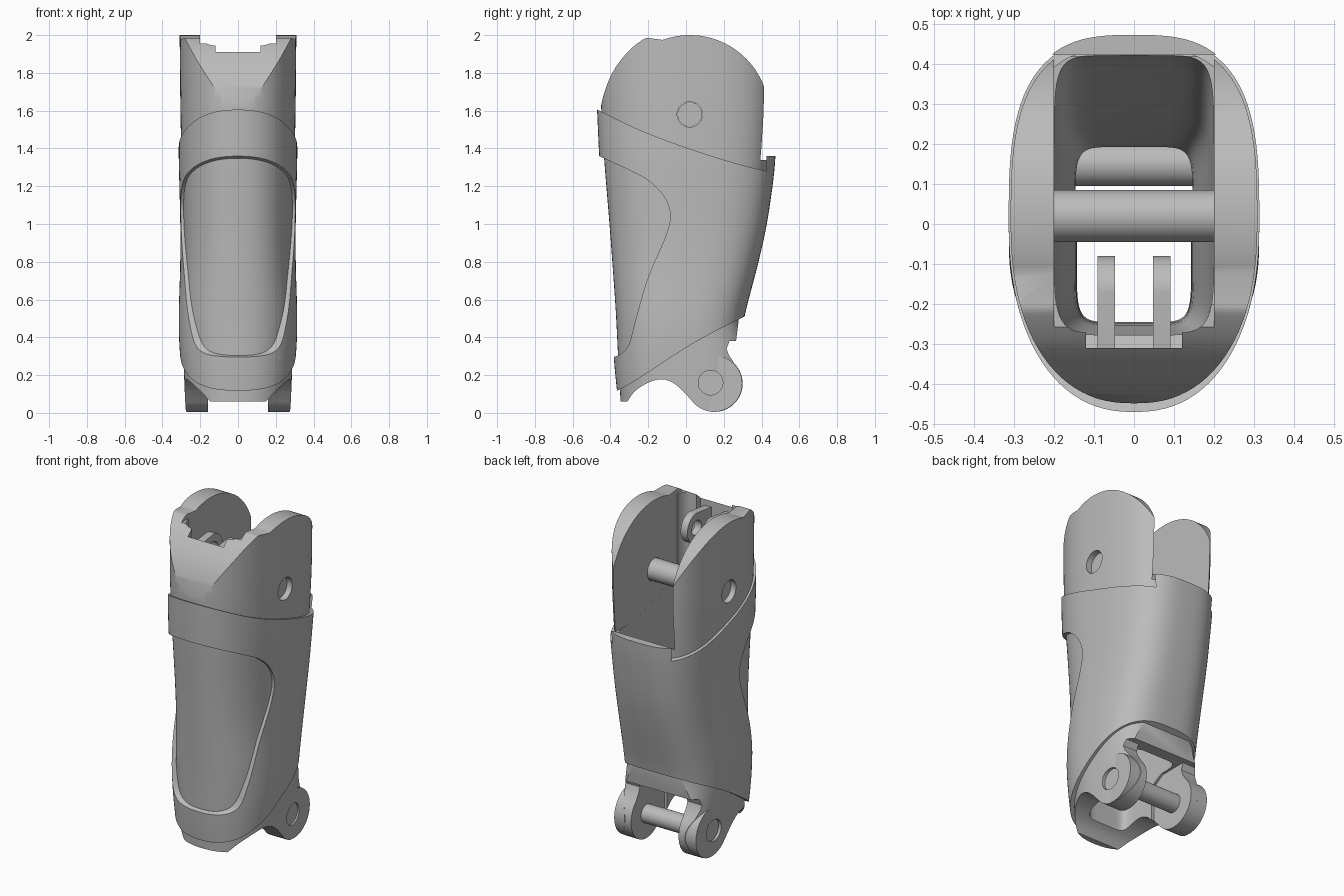
import bpy, bmesh, math
from mathutils import Vector

if "Cube" in bpy.data.objects:
    bpy.data.objects.remove(bpy.data.objects["Cube"], do_unlink=True)

grey = bpy.data.materials.new("plain_grey")
grey.use_nodes = True
grey.diffuse_color = (0.5, 0.5, 0.5, 1)
grey.node_tree.nodes["Principled BSDF"].inputs["Base Color"].default_value = (0.5, 0.5, 0.5, 1)


def make(name, bm):
    bmesh.ops.recalc_face_normals(bm, faces=bm.faces)
    mesh = bpy.data.meshes.new(name)
    bm.to_mesh(mesh)
    bm.free()
    mesh.materials.append(grey)
    ob = bpy.data.objects.new(name, mesh)
    bpy.context.collection.objects.link(ob)
    return ob


def smooth_at(z, table):
    """Interpolate rows of (z, front, back, half width)."""
    if z <= table[0][0]:
        return table[0][1:]
    for a, b in zip(table, table[1:]):
        if z <= b[0]:
            t = (z - a[0]) / (b[0] - a[0])
            return [p + (q - p) * t for p, q in zip(a[1:], b[1:])]
    return table[-1][1:]


def loft(name, table, front_pow, back_pow, steps=40, sides=96):
    """Stack rounded sections along z."""
    bm = bmesh.new()
    low, high = table[0][0], table[-1][0]
    rings = []
    for i in range(steps + 1):
        z = low + (high - low) * i / steps
        # average nearby heights for a fair side line
        rows = [smooth_at(z + d, table) for d in (-0.08, -0.04, 0, 0.04, 0.08)]
        yf, yb, w = [sum(c) / len(c) for c in zip(*rows)]
        mid = (yf + yb) / 2
        ring = []
        for k in range(sides):
            a = 2 * math.pi * k / sides
            c, s = math.cos(a), math.sin(a)
            e = 2 / (back_pow if s > 0 else front_pow)
            x = math.copysign(abs(c) ** e, c) * w
            y = mid + math.copysign(abs(s) ** e, s) * (yb - yf) / 2
            ring.append(bm.verts.new((x, y, z)))
        rings.append(ring)
    for a, b in zip(rings, rings[1:]):
        for k in range(sides):
            n = (k + 1) % sides
            bm.faces.new((a[k], a[n], b[n], b[k]))
    bm.faces.new(rings[0])
    bm.faces.new(rings[-1])
    return make(name, bm)


def prism(name, pts, x0=-0.7, x1=0.7):
    """Extrude a (y, z) profile along x."""
    bm = bmesh.new()
    face = bm.faces.new([bm.verts.new((x0, y, z)) for y, z in pts])
    out = bmesh.ops.extrude_face_region(bm, geom=[face])
    verts = [g for g in out["geom"] if isinstance(g, bmesh.types.BMVert)]
    bmesh.ops.translate(bm, verts=verts, vec=(x1 - x0, 0, 0))
    return make(name, bm)


def arc(cy, cz, r, a0, a1, n=24):
    angles = [math.radians(a0 + (a1 - a0) * i / n) for i in range(n + 1)]
    return [(cy + r * math.cos(a), cz + r * math.sin(a)) for a in angles]


def disc(name, cy, cz, r, x0, x1):
    return prism(name, arc(cy, cz, r, 0, 352.5, 47), x0, x1)


def box(name, x, y0, y1, z0, z1):
    return prism(name, [(y0, z0), (y1, z0), (y1, z1), (y0, z1)], -x, x)


def curve(pts, n=6):
    """Rounded line through the points."""
    p = [Vector(q) for q in [pts[0], *pts, pts[-1]]]
    out = []
    for a, b, c, d in zip(p, p[1:], p[2:], p[3:]):
        for i in range(n):
            t = i / n
            v = b + (c - a) * t / 2 + (a * 2 - b * 5 + c * 4 - d) * t * t / 2 \
                + (b * 3 - a - c * 3 + d) * t ** 3 / 2
            out.append(tuple(v))
    return out + [tuple(pts[-1])]


def carve(ob, cutter, mode="DIFFERENCE", keep=False):
    mod = ob.modifiers.new("carve", "BOOLEAN")
    mod.operation, mod.solver, mod.object = mode, "EXACT", cutter
    bpy.context.view_layer.objects.active = ob
    bpy.ops.object.modifier_apply(modifier=mod.name)
    if not keep:
        bpy.data.objects.remove(cutter, do_unlink=True)


# Inner hollow shared by core and shell
hollow = loft("hollow_cutter", [
    (-0.2, -0.24, 0.18, 0.14), (0.4, -0.25, 0.19, 0.145), (0.75, -0.28, 0.26, 0.19),
    (1.3, -0.28, 0.425, 0.2), (2.3, -0.27, 0.43, 0.2)], 7, 7)

# Core with two upper side lobes and two lower lugs
core = loft("inner_core", [
    (-0.05, -0.34, 0.36, 0.275), (0.3, -0.36, 0.34, 0.29), (0.52, -0.37, 0.285, 0.295),
    (0.8, -0.39, 0.36, 0.285), (1.0, -0.405, 0.41, 0.29), (1.36, -0.435, 0.445, 0.3),
    (1.6, -0.45, 0.46, 0.305), (2.1, -0.45, 0.46, 0.31)], 2.3, 3)
side = arc(0.02, 1.58, 0.42, 0, 110, 40)
side += curve([(-0.2, 1.985), (-0.23, 1.975), (-0.31, 1.91), (-0.39, 1.8), (-0.44, 1.67), (-0.46, 1.55)])
side += [(-0.6, 1.3), (-0.6, 0.06)]
side += curve([(-0.31, 0.06), (-0.27, 0.115), (-0.2, 0.16), (-0.13, 0.178), (-0.07, 0.16), (-0.02, 0.12)])
side += arc(0.15, 0.155, 0.15, 215, 405)
side += [(0.225, 0.31), (0.215, 0.34), (0.23, 0.38), (0.265, 0.38), (0.28, 0.5),
         (0.6, 0.6), (0.6, 1.2), (0.42, 1.34)]
carve(core, prism("side_profile", side), "INTERSECT")
carve(core, hollow, keep=True)
carve(core, box("back_opening", 0.2, -0.2, 0.8, 1.34, 2.2))
carve(core, box("front_notch_wide", 0.2, -0.8, 0.1, 1.955, 2.2))
carve(core, box("front_notch", 0.12, -0.8, 0.1, 1.915, 2.2))
carve(core, box("front_recess", 0.12, -0.31, 0.1, 1.4, 2.2))
carve(core, box("lug_gap", 0.16, -0.02, 0.6, -0.2, 0.38))
carve(core, disc("pivot_hole", 0.02, 1.58, 0.067, -0.6, 0.6))

# Outer shell with slanted ends and a front window
shell = loft("outer_shell", [
    (0, -0.35, 0.2, 0.28), (0.15, -0.37, 0.25, 0.29), (0.32, -0.385, 0.28, 0.31),
    (0.5, -0.395, 0.305, 0.315), (0.8, -0.41, 0.385, 0.305), (1.0, -0.425, 0.43, 0.305),
    (1.27, -0.455, 0.468, 0.312), (1.36, -0.46, 0.475, 0.315), (1.7, -0.475, 0.48, 0.31)], 2.3, 3)
band = curve([(-0.6, 1.66), (-0.47, 1.605), (-0.25, 1.5), (0, 1.405), (0.25, 1.325), (0.425, 1.28)])
band += [(0.425, 1.36), (0.6, 1.36)]
band += curve([(0.6, 0.65), (0.31, 0.51), (0.15, 0.43), (0, 0.345), (-0.2, 0.215), (-0.36, 0.12), (-0.6, 0.02)])
carve(shell, prism("band_profile", band), "INTERSECT")
window = [(-0.7, 1.46)] + curve([(-0.45, 1.355), (-0.3, 1.285), (-0.2, 1.23), (-0.12, 1.15), (-0.083, 1.05),
                                 (-0.11, 0.93), (-0.2, 0.72), (-0.265, 0.5), (-0.3, 0.37), (-0.34, 0.315),
                                 (-0.4, 0.29)]) + [(-0.7, 0.25)]
carve(shell, prism("window_profile", window))
carve(shell, hollow)
parts = [core, shell]

# Cross pins
parts.append(disc("upper_pivot_pin", 0.02, 1.58, 0.065, -0.27, 0.27))
parts.append(disc("lower_pivot_pin", 0.15, 0.155, 0.055, -0.2, 0.2))

for s, tag in ((1, "left"), (-1, "right")):
    # Lower lug faces with a shallow round recess
    lug = disc(tag + "_lug", 0.15, 0.155, 0.148, *sorted((s * 0.161, s * 0.275)))
    carve(lug, disc("recess", 0.13, 0.16, 0.065, *sorted((s * 0.265, s * 0.4))))
    carve(core, disc("clearance", 0.13, 0.16, 0.065, *sorted((s * 0.265, s * 0.4))))
    parts.append(lug)
    # Eyelets on the inside of the front wall
    outline = arc(-0.17, 1.8, 0.09, -90, 90) + [(-0.33, 1.87), (-0.33, 1.71)]
    eye = prism(tag + "_eyelet", outline, *sorted((s * 0.047, s * 0.092)))
    carve(eye, disc("eyelet_hole", -0.17, 1.8, 0.045, -0.3, 0.3))
    parts.append(eye)

for ob in parts:
    bpy.ops.object.select_all(action="DESELECT")
    ob.select_set(True)
    bpy.context.view_layer.objects.active = ob
    bpy.ops.object.shade_smooth_by_angle(angle=math.radians(32))
